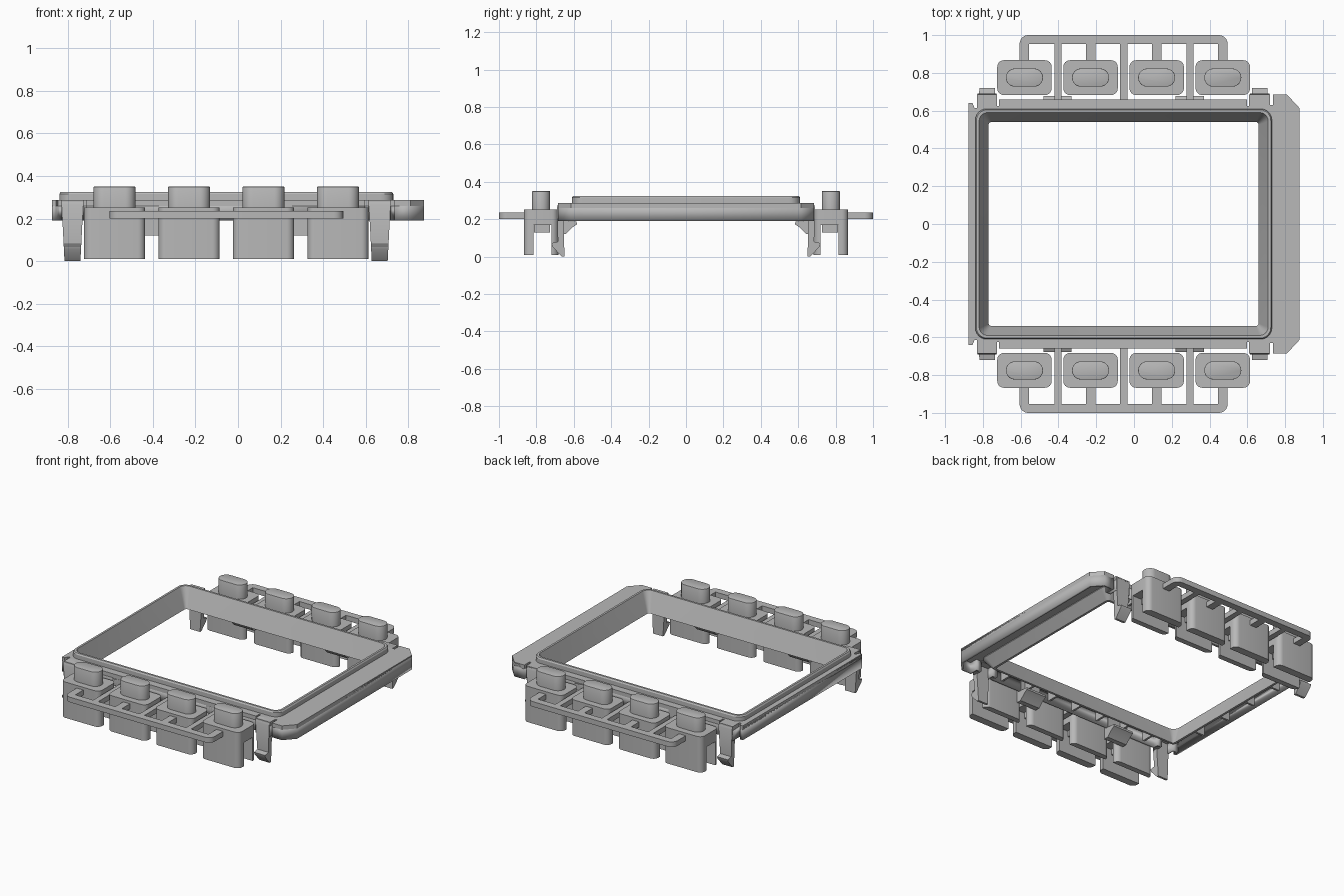
import bpy, bmesh, math

if "Cube" in bpy.data.objects:
    bpy.data.objects.remove(bpy.data.objects["Cube"])

grey = bpy.data.materials.new("plastic_grey")
grey.diffuse_color = (0.48, 0.48, 0.48, 1)
grey.use_nodes = True
grey.node_tree.nodes["Principled BSDF"].inputs["Base Color"].default_value = grey.diffuse_color


def finish(name, bm, mirror=False):
    bmesh.ops.recalc_face_normals(bm, faces=bm.faces)
    mesh = bpy.data.meshes.new(name)
    bm.to_mesh(mesh)
    bm.free()
    mesh.materials.append(grey)
    obj = bpy.data.objects.new(name, mesh)
    bpy.context.collection.objects.link(obj)
    if mirror:  # front and back sides match
        m = obj.modifiers.new("mirror", 'MIRROR')
        m.use_axis = (False, True, False)
        m.use_mirror_merge = False
    return obj


def rounded(x0, x1, y0, y1, r, n=6):
    pts = []
    for cx, cy, a0 in ((x1 - r, y1 - r, 0), (x0 + r, y1 - r, 90),
                       (x0 + r, y0 + r, 180), (x1 - r, y0 + r, 270)):
        for i in range(n + 1):
            a = math.radians(a0 + 90 * i / n)
            pts.append((cx + r * math.cos(a), cy + r * math.sin(a)))
    return pts


def clean(pts):
    out = []
    for p in pts:
        p = (round(p[0], 5), round(p[1], 5))
        if p not in out:
            out.append(p)
    return out


def prism(name, pts, lo, hi, axis='Z', mirror=True, bevel=0, hole=None):
    """Extrude an outline along Z (points are x, y) or X (points are y, z)."""
    bm = bmesh.new()

    def place(p, h):
        return (p[0], p[1], h) if axis == 'Z' else (h, p[0], p[1])
    loops = [clean(pts)] + ([clean(hole)] if hole else [])
    edges = []
    for loop in loops:
        vs = [bm.verts.new(place(p, lo)) for p in loop]
        edges += [bm.edges.new((vs[i - 1], vs[i])) for i in range(len(vs))]
    if hole:
        bmesh.ops.triangle_fill(bm, edges=edges, use_beauty=True)
    else:
        bm.faces.new(vs)
    ext = bmesh.ops.extrude_face_region(bm, geom=bm.faces[:])
    top = [g for g in ext['geom'] if isinstance(g, bmesh.types.BMVert)]
    d = hi - lo
    bmesh.ops.translate(bm, verts=top, vec=(0, 0, d) if axis == 'Z' else (d, 0, 0))
    if bevel:
        rim = [e for e in bm.edges if all(v.co.z > hi - 1e-5 for v in e.verts)]
        bmesh.ops.bevel(bm, geom=rim, offset=bevel, segments=2, profile=0.5,
                        affect='EDGES', clamp_overlap=True)
    return finish(name, bm, mirror)


def box(name, x0, x1, y0, y1, z0, z1, mirror=True):
    return prism(name, [(x0, y0), (x1, y0), (x1, y1), (x0, y1)], z0, z1, mirror=mirror)


# Frame outline: wide bar on the right, slotted corner tabs
half = [(.875, .615), (.81, .685), (.735, .685), (.735, .63), (.72, .63),
        (.72, .685), (.61, .685), (.61, .625), (.597, .625), (.597, .66),
        (-.715, .66), (-.715, .625), (-.727, .625), (-.727, .685),
        (-.83, .685), (-.83, .615), (-.845, .615), (-.855, .64), (-.875, .64)]
outline = half + [(x, -y) for x, y in reversed(half)]
prism("frame_plate", outline, .26, .287, mirror=False,
      hole=rounded(-.825, .715, -.595, .595, .05))

# Frame skirt, a thin wall hanging from the plate edge
bm = bmesh.new()
low = [bm.verts.new((x, y, .19)) for x, y in outline]
high = [bm.verts.new((x, y, .28)) for x, y in outline]
for i in range(len(low)):
    bm.faces.new((low[i - 1], low[i], high[i], high[i - 1]))
skirt = finish("frame_skirt", bm)
sol = skirt.modifiers.new("thickness", 'SOLIDIFY')
sol.thickness = .018
sol.offset = -1

# Raised rim with an inward sloping inner wall
bm = bmesh.new()
rings = []
for inset, z, r in ((0, .255, .06), (0, .315, .06), (.006, .324, .055),
                    (.02, .324, .045), (.07, .192, .015), (.055, .192, .02)):
    pts = rounded(-.84 + inset, .73 - inset, -.61 + inset, .61 - inset, r)
    rings.append([bm.verts.new((x, y, z)) for x, y in pts])
for k in range(len(rings)):
    a, b = rings[k - 1], rings[k]
    for i in range(len(a)):
        bm.faces.new((a[i - 1], a[i], b[i], b[i - 1]))
finish("raised_rim", bm)

# Stiffening ribs inside the skirt
for i in range(7):
    x = -.62 + i * .19
    box("skirt_rib", x - .007, x + .007, .57, .65, .2, .265)
for y in (.12, .36):
    box("side_rib", -.865, -.80, y - .007, y + .007, .2, .265)

# Button carriers on both long sides
for i in range(4):
    cx = -.58 + i * .35
    body = rounded(cx - .144, cx + .144, .683, .867, .035)
    prism("button_body", body, .17, .253)
    prism("button_outer_wall", [(x, max(y, .815)) for x, y in body], .01, .172)
    prism("button_inner_wall", [(x, min(y, .72)) for x, y in body], .01, .172)
    box("button_post", cx - .08, cx + .08, .728, .812, .13, .172)
    prism("button_cap", rounded(cx - .098, cx + .098, .727, .823, .0479, 8),
          .25, .35, bevel=.01)
    # link from the button to the outer rail
    box("button_link", cx - .025, cx + .025, .86, .96, .2, .235)

# Outer rail with rounded ends, and arms back to the frame
rail = [(x, max(y, .952)) for x, y in rounded(-.605, .495, .87, 1.0, .045)]
prism("outer_rail", rail, .2, .235)
for x in (-.402, -.054, .296):
    box("rail_arm", x - .019, x + .019, .65, .96, .2, .235)

# Corner snap clips, tapering toward an outward hook
clip = [(.61, .287), (.67, .287), (.684, .281), (.69, .265), (.685, .08),
        (.72, .072), (.715, .055), (.665, 0), (.65, 0), (.655, .255), (.61, .255)]
for cx in (-.778, .666):
    obj = prism("corner_clip", clip, cx - .052, cx + .052, axis='X')
    for v in obj.data.vertices:
        v.co.x = cx + (v.co.x - cx) * (.72 + .28 * v.co.z / .287)

# Inner hooks between the buttons
hook = [(.64, .27), (.64, .19), (.585, .187), (.583, .172), (.61, .155),
        (.645, .12), (.678, .12), (.678, .2), (.66, .21), (.66, .27)]
for cx in (-.405, .295):
    prism("inner_hook", hook, cx - .075, cx + .075, axis='X')

# Smooth rounded corners while keeping edges sharp
bpy.ops.object.select_all(action='SELECT')
bpy.context.view_layer.objects.active = skirt
bpy.ops.object.shade_smooth_by_angle(angle=math.radians(30))
